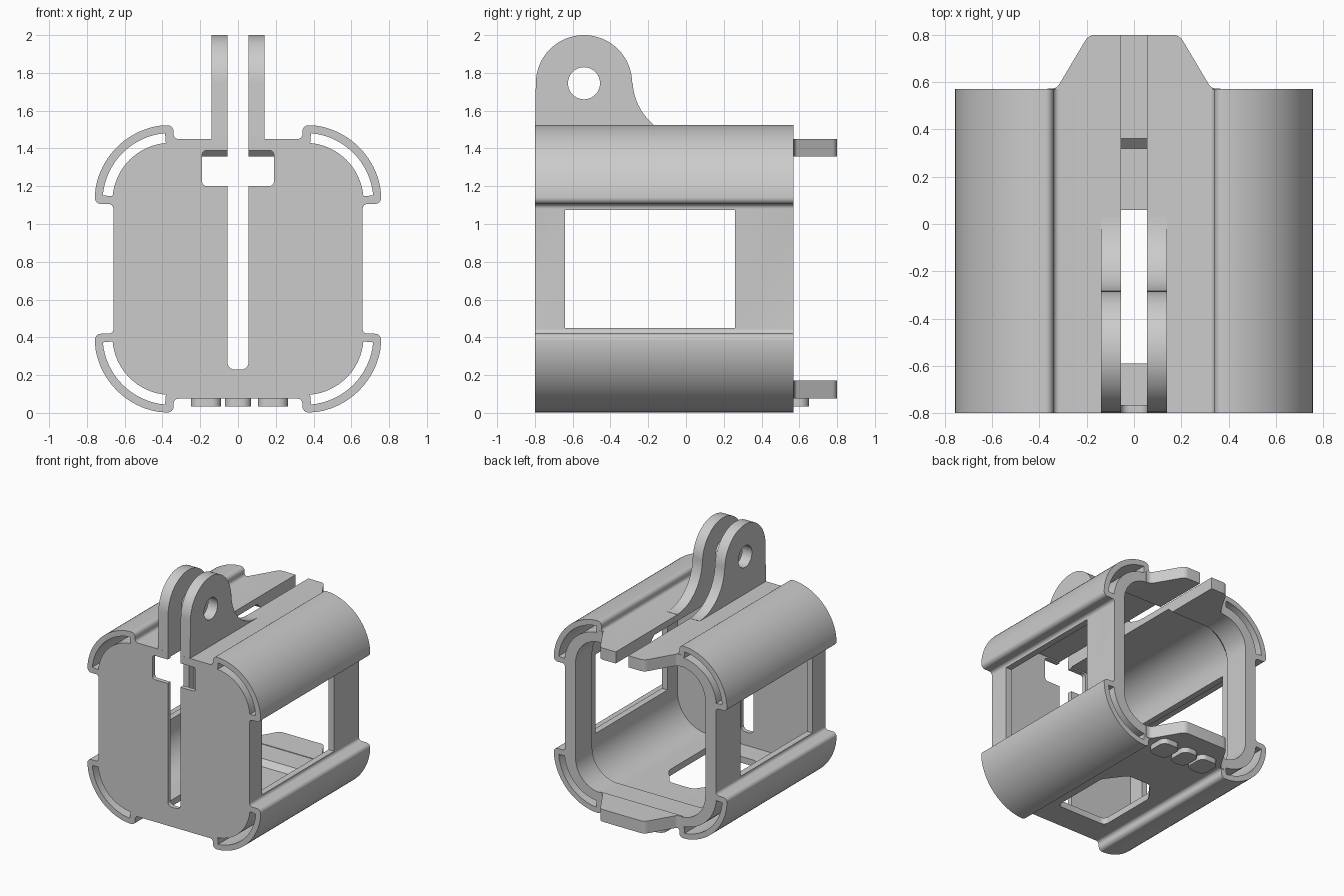
import bpy, bmesh
from math import sin, cos, radians, pi
from mathutils import Vector

if "Cube" in bpy.data.objects:
    bpy.data.objects.remove(bpy.data.objects["Cube"], do_unlink=True)

grey = bpy.data.materials.new("plain grey")
grey.use_nodes = True
grey.diffuse_color = (0.6, 0.6, 0.6, 1)
grey.node_tree.nodes["Principled BSDF"].inputs["Base Color"].default_value = grey.diffuse_color

MID = 0.7625                 # height of the mirror plane
FRONT, BACK = -0.8, 0.57
HALF_W, HALF_H = 0.66, 0.6875
BUMP_X, BUMP_H, BUMP_R = 0.355, 0.3575, 0.405
SLIT = 0.055


def arc(cx, cy, r, start, end, n=16):
    angles = [radians(start + (end - start) * i / n) for i in range(n + 1)]
    return [(cx + r * cos(a), cy + r * sin(a)) for a in angles]


def fillet(corners, n=6):
    """Round the corners of an outline given as (x, y, radius)."""
    out = []
    for i, (x, y, r) in enumerate(corners):
        p = Vector((x, y))
        if not r:
            out.append((x, y))
            continue
        a = (Vector(corners[i - 1][:2]) - p).normalized()
        b = (Vector(corners[(i + 1) % len(corners)][:2]) - p).normalized()
        half = a.angle(b) / 2
        centre = p + (a + b).normalized() * (r / sin(half))
        reach = r * cos(half) / sin(half)
        s, e = p + a * reach - centre, p + b * reach - centre
        for k in range(n + 1):
            out.append(tuple(centre + s.lerp(e, k / n).normalized() * r))
    return out


def loft(name, rings):
    """Closed solid through rings of 3D points."""
    bm = bmesh.new()
    loops = [[bm.verts.new(p) for p in ring] for ring in rings]
    bm.faces.new(loops[0])
    bm.faces.new(loops[-1])
    for low, high in zip(loops, loops[1:]):
        for i in range(len(low)):
            j = (i + 1) % len(low)
            bm.faces.new((low[i], low[j], high[j], high[i]))
    bmesh.ops.recalc_face_normals(bm, faces=bm.faces[:])
    mesh = bpy.data.meshes.new(name)
    bm.to_mesh(mesh)
    bm.free()
    mesh.materials.append(grey)
    obj = bpy.data.objects.new(name, mesh)
    bpy.context.collection.objects.link(obj)
    return obj


def place(points, axis, d):
    if axis == "x":
        return [(d, a, b) for a, b in points]
    if axis == "y":
        return [(a, d, b) for a, b in points]
    return [(a, b, d) for a, b in points]


def prism(name, points, axis, start, end):
    return loft(name, [place(points, axis, start), place(points, axis, end)])


def rect(x0, x1, y0, y1, r=0):
    return fillet([(x0, y0, r), (x1, y0, r), (x1, y1, r), (x0, y1, r)], 10)


def cut(target, cutter):
    cutter.hide_render = True
    mod = target.modifiers.new("cut", "BOOLEAN")
    mod.operation, mod.solver, mod.object = "DIFFERENCE", "EXACT", cutter
    bpy.context.view_layer.objects.active = target
    bpy.ops.object.modifier_apply(modifier=mod.name)
    bpy.data.objects.remove(cutter, do_unlink=True)


# Case outline: flat sides with a raised bumper round every corner
end_x, end_h = BUMP_X - 0.014, BUMP_H - 0.014
quarter = [(HALF_W, end_h, 0.025), (BUMP_X + BUMP_R, end_h, 0.032)]
quarter += [(x, y, 0) for x, y in arc(BUMP_X, BUMP_H, BUMP_R, 9, 81, 20)]
quarter += [(end_x, BUMP_H + BUMP_R, 0.032), (end_x, HALF_H, 0.025)]
outline = []
for sx, sz in ((1, 1), (-1, 1), (-1, -1), (1, -1)):
    part = [(sx * x, MID + sz * z, r) for x, z, r in quarter]
    outline += part if sx * sz > 0 else part[::-1]
case = prism("case_body", fillet(outline), "y", FRONT, BACK)


# Hollow interior with a sloped retaining lip at the back
def inner(inset, y):
    w, h = HALF_W - inset, HALF_H - inset
    return place(rect(-w, w, MID - h, MID + h, 0.31 - inset), "y", y)


cut(case, loft("cavity", [inner(0.05, -0.765), inner(0.05, 0.32),
                          inner(0.092, 0.362), inner(0.092, 0.7)]))

# Curved slots behind the bumpers
for sx in (-1, 1):
    for sz in (-1, 1):
        slot = arc(BUMP_X, BUMP_H, 0.31, 5, 85) + arc(BUMP_X, BUMP_H, 0.362, 85, 5)
        cut(case, prism("slot", [(sx * x, MID + sz * z) for x, z in slot], "y", -1, 1))

# Side windows, front slit and notch, top slit, floor opening
cut(case, prism("window", rect(-0.64, 0.26, 0.45, 1.075), "x", -1, 1))
cut(case, prism("front_slit", rect(-SLIT, SLIT, 0.23, 1.3, 0.035), "y", -1, -0.7))
cut(case, prism("notch", rect(-0.19, 0.19, 1.2, 1.39, 0.025), "y", -1, -0.7))
cut(case, prism("top_slit", rect(-SLIT, SLIT, FRONT - 0.1, BACK + 0.1), "z", 1.3, 1.7))
opening = [(-0.22, -0.59, 0.04), (0.22, -0.59, 0.04), (0.22, -0.1, 0.06),
           (0.1, 0.06, 0.06), (-0.1, 0.06, 0.06), (-0.22, -0.1, 0.06)]
cut(case, prism("floor_opening", fillet(opening), "z", -0.1, 0.3))
parts = [case]

# Twin mounting lugs with a pin hole and a sweeping rear foot
lug = [(FRONT, 1.42), (0.03, 1.42), (0.03, 1.452)]
lug += arc(0.03, 1.765, 0.313, 270, 180, 18)[1:]
lug += arc(-0.54, 1.745, 0.255, 0, 180, 32)
for side, sx in (("left", 1), ("right", -1)):
    obj = prism(side + "_mount_lug", lug, "x", sx * SLIT, sx * 0.14)
    cut(obj, prism("pin_hole", arc(-0.54, 1.745, 0.085, 0, 351, 39), "x", -1, 1))
    parts.append(obj)

# Rear pull tabs, the upper one split by the slit
flare = [(0.365, 0.56, 0), (0.365, 0.573, 0), (0.327, 0.573, 0.035), (0.192, 0.8, 0.05)]
for side, sx in (("left", 1), ("right", -1)):
    half = fillet(flare + [(SLIT, 0.8, 0), (SLIT, 0.56, 0)])
    parts.append(prism(side + "_upper_tab", [(sx * x, y) for x, y in half], "z", 1.358, 1.45))
whole = flare + [(-x, y, r) for x, y, r in flare[::-1]]
parts.append(prism("lower_tab", fillet(whole), "z", 0.075, 0.172))

# Plain raised pads under the lower tab
for i, x in enumerate((-0.17, 0, 0.185)):
    w = 0.07 if i == 1 else 0.08
    parts.append(prism("underside_pad", rect(x - w, x + w, 0.47, 0.65, 0.05), "z", 0.033, 0.08))

# Smooth the curves and keep the edges crisp
bpy.ops.object.select_all(action="DESELECT")
for obj in parts:
    obj.select_set(True)
bpy.context.view_layer.objects.active = case
bpy.ops.object.shade_smooth_by_angle(angle=pi / 6)
